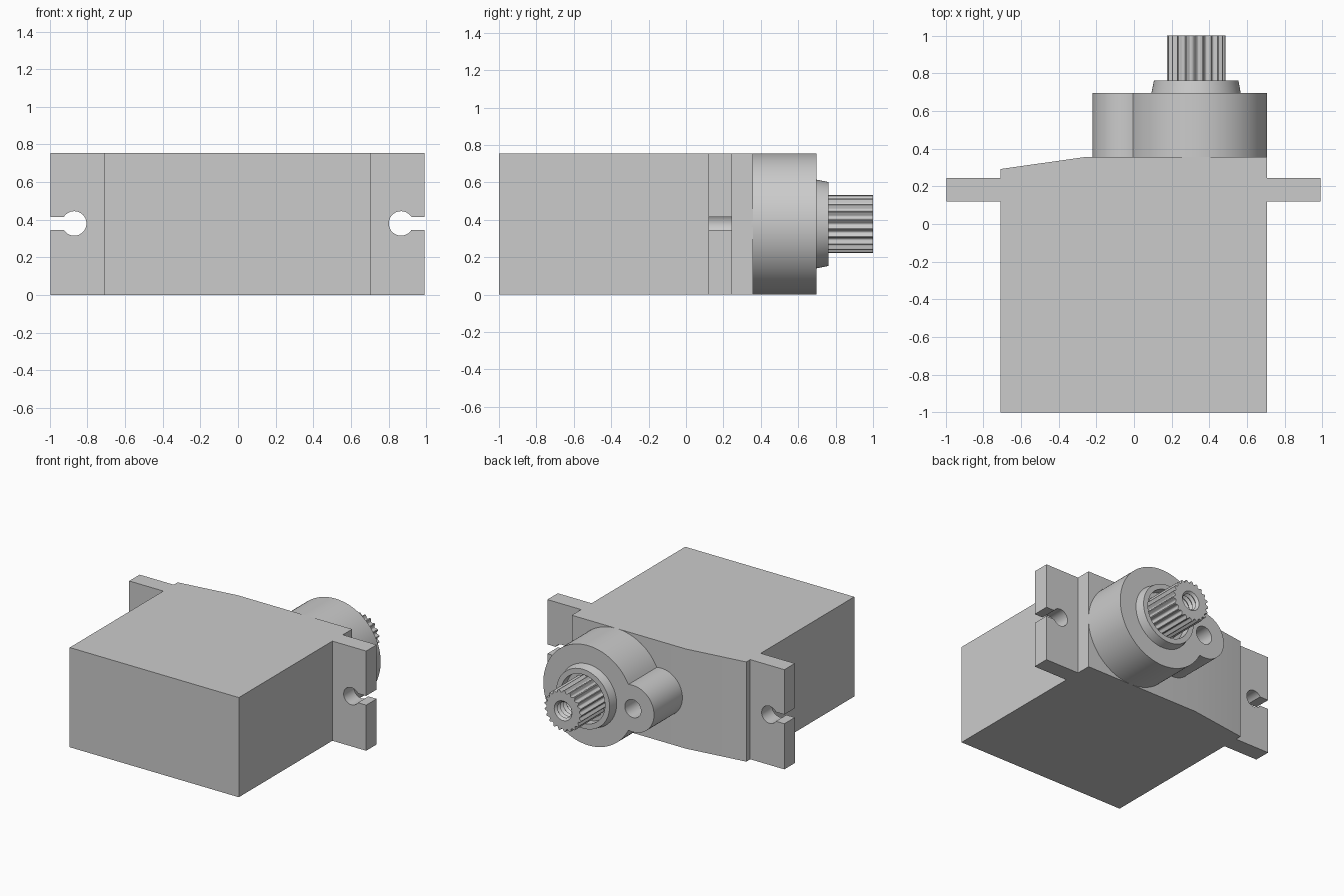
import bpy, bmesh, math
from mathutils import Vector

if "Cube" in bpy.data.objects:
    bpy.data.objects.remove(bpy.data.objects["Cube"])

grey = bpy.data.materials.new("light_grey")
grey.diffuse_color = (0.6, 0.6, 0.6, 1)
grey.use_nodes = True
grey.node_tree.nodes["Principled BSDF"].inputs["Base Color"].default_value = grey.diffuse_color

H = 0.755            # height of the case
ZC = H / 2           # axis height
XS = 0.33            # output shaft x
TAU = 2 * math.pi


def finish(name, bm):
    bmesh.ops.recalc_face_normals(bm, faces=bm.faces[:])
    me = bpy.data.meshes.new(name)
    bm.to_mesh(me)
    bm.free()
    me.materials.append(grey)
    ob = bpy.data.objects.new(name, me)
    bpy.context.collection.objects.link(ob)
    bpy.ops.object.select_all(action='DESELECT')
    ob.select_set(True)
    bpy.context.view_layer.objects.active = ob
    bpy.ops.object.shade_smooth_by_angle(angle=math.radians(30))
    return ob


def arc(cx, cz, r, a0, a1, n):
    return [(cx + r * math.cos(a0 + (a1 - a0) * i / n),
             cz + r * math.sin(a0 + (a1 - a0) * i / n)) for i in range(n + 1)]


def circle(cx, cz, r, n):
    return arc(cx, cz, r, 0, TAU, n)[:-1]


def prism(name, loops, d0, d1, axis='Y'):
    """Extrude an outline (first loop) with holes (other loops)."""
    place = (lambda p, d: (p[0], d, p[1])) if axis == 'Y' else (lambda p, d: (p[0], p[1], d))
    bm = bmesh.new()
    caps = ([], [])
    for loop in loops:
        ends = [[bm.verts.new(place(p, d)) for p in loop] for d in (d0, d1)]
        n = len(loop)
        for i in range(n):
            j = (i + 1) % n
            bm.faces.new((ends[0][i], ends[0][j], ends[1][j], ends[1][i]))
            for k in (0, 1):
                caps[k].append(bm.edges.get((ends[k][i], ends[k][j])))
    normal = Vector((0, 1, 0)) if axis == 'Y' else Vector((0, 0, 1))
    for edges in caps:
        bmesh.ops.triangle_fill(bm, edges=edges, use_beauty=True, normal=normal)
    return finish(name, bm)


def loft(name, rings, close_end=False):
    """Skin a list of (y, outline) rings."""
    bm = bmesh.new()
    rows = [[bm.verts.new((x, y, z)) for x, z in pts] for y, pts in rings]
    for a, b in zip(rows, rows[1:]):
        for i in range(len(a)):
            j = (i + 1) % len(a)
            bm.faces.new((a[i], a[j], b[j], b[i]))
    if close_end:
        bm.faces.new(rows[-1])
    return finish(name, bm)


# Case with one sloped back corner
prism("case", [[(-0.71, -1), (0.707, -1), (0.707, 0.357), (-0.25, 0.357), (-0.71, 0.292)]],
      0, H, 'Z')

# Mounting ears with keyhole slots open at the outer edge
SLOT, HOLE = 0.035, 0.065
a = math.asin(SLOT / HOLE)
for name, s, inner, outer, cx in (("left_ear", -1, 0.71, 0.996, 0.87),
                                  ("right_ear", 1, 0.707, 0.99, 0.866)):
    pts = [(inner, 0), (outer, 0), (outer, ZC + 0.003 - SLOT)]
    pts += arc(cx, ZC + 0.003, HOLE, -a, a - TAU, 32)
    pts += [(outer, ZC + 0.003 + SLOT), (outer, H), (inner, H)]
    prism(name, [[(s * x, z) for x, z in pts]], 0.12, 0.245)

# Gear housing: large round boss merged with a small one that has a hole
R, r, xb = ZC, 0.177, -0.043
d = XS - xb
t = math.acos((d * d + R * R - r * r) / (2 * d * R))
u = math.acos((d * d + r * r - R * R) / (2 * d * r))
outline = arc(XS, ZC, R, t - math.pi, math.pi - t, 80)
outline += arc(xb, ZC, r, u, TAU - u, 36)[1:-1]
prism("gear_housing", [outline, circle(xb, ZC, 0.068, 32)], 0.35, 0.697)

# Raised tapered collar around the shaft
loft("shaft_collar", [(y, circle(XS, ZC, q, 64)) for y, q in
                      ((0.697, 0.237), (0.763, 0.224), (0.763, 0.185), (0.698, 0.185))])

# Splined shaft with a threaded bore
TEETH = 21
tooth = (0.138, 0.141, 0.151, 0.156, 0.156, 0.151, 0.141, 0.138)
n = TEETH * len(tooth)
spline = [(XS + tooth[i % 8] * math.cos(TAU * i / n),
           ZC + tooth[i % 8] * math.sin(TAU * i / n)) for i in range(n)]
rings = [(0.69, spline), (1.0, spline)]
for k in range(15):
    rings.append((1.0 - 0.018 * k, circle(XS, ZC, 0.058 if k % 2 else 0.074, n)))
loft("splined_shaft", rings, close_end=True)
